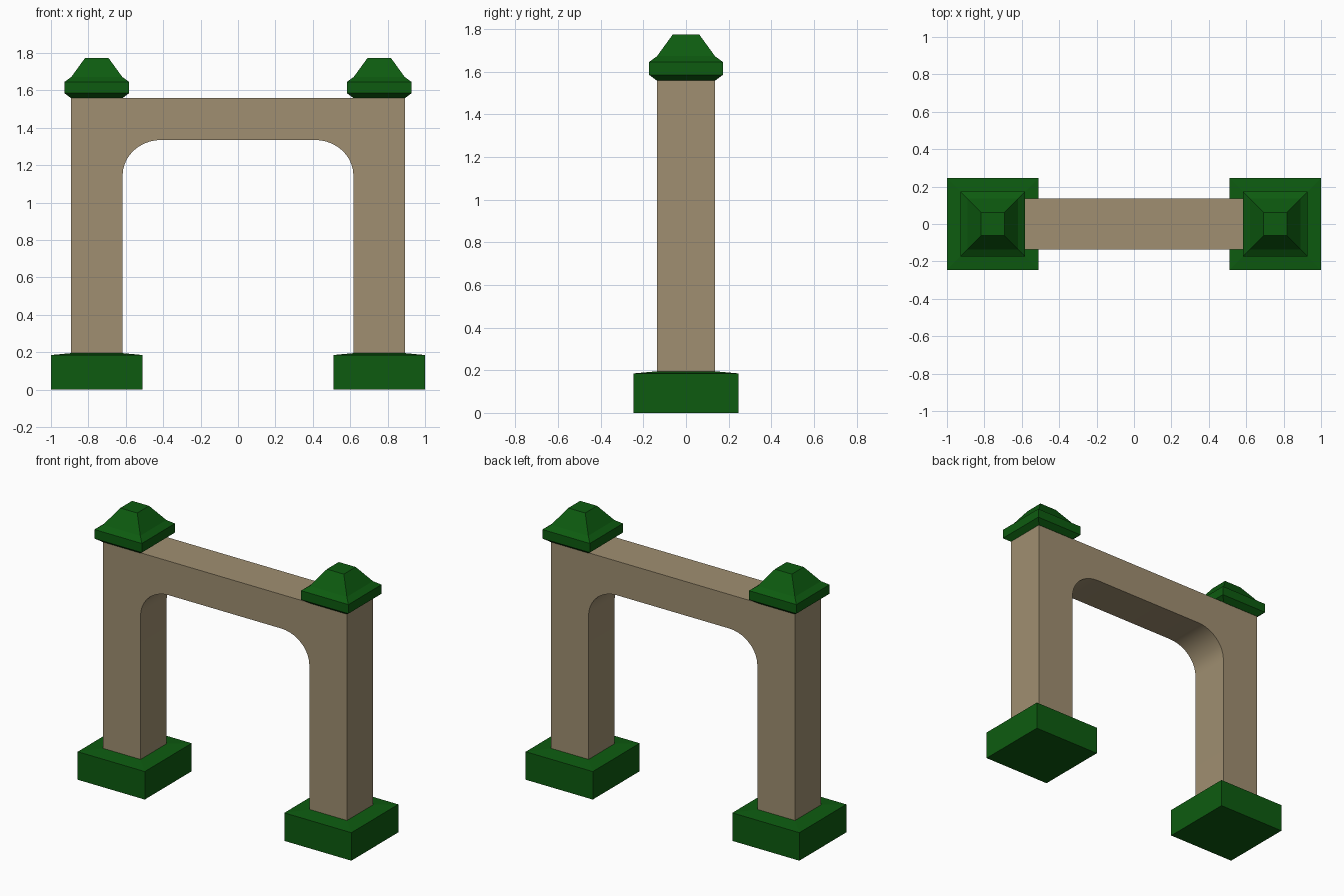
import bpy, bmesh, math

if "Cube" in bpy.data.objects:
    bpy.data.objects.remove(bpy.data.objects["Cube"])


def material(name, rgb):
    m = bpy.data.materials.new(name)
    m.diffuse_color = (*rgb, 1)
    m.use_nodes = True
    m.node_tree.nodes["Principled BSDF"].inputs["Base Color"].default_value = m.diffuse_color
    return m


STONE = material("tan stone", (0.35, 0.275, 0.165))
GREEN = material("dark green", (0.004, 0.105, 0.005))


def finish(bm, name, mat):
    bmesh.ops.recalc_face_normals(bm, faces=bm.faces)
    me = bpy.data.meshes.new(name)
    bm.to_mesh(me)
    bm.free()
    me.materials.append(mat)
    ob = bpy.data.objects.new(name, me)
    bpy.context.collection.objects.link(ob)
    return ob


def square_loft(name, cx, levels, mat):
    """Stack of square rings (half width, z), capped at both ends."""
    bm = bmesh.new()
    rings = [[bm.verts.new((cx + sx * h, sy * h, z))
              for sx, sy in ((-1, -1), (1, -1), (1, 1), (-1, 1))] for h, z in levels]
    for a, b in zip(rings, rings[1:]):
        for i in range(4):
            j = (i + 1) % 4
            bm.faces.new((a[i], a[j], b[j], b[i]))
    bm.faces.new(rings[0])
    bm.faces.new(rings[-1])
    return finish(bm, name, mat)


# Archway: both pillars and the beam as one extruded profile
OUT, INN, TOP, BOTTOM = 0.892, 0.617, 1.56, 0.18
UNDER, RX, RZ, N = 1.335, 0.207, 0.19, 10
half = [(OUT, TOP), (OUT, BOTTOM), (INN, BOTTOM)]
for i in range(N + 1):
    a = math.pi / 2 * i / N
    half.append((INN - RX + RX * math.cos(a), UNDER - RZ + RZ * math.sin(a)))
profile = half + [(-x, z) for x, z in reversed(half)]

bm = bmesh.new()
face = bm.faces.new([bm.verts.new((x, -0.136, z)) for x, z in profile])
ext = bmesh.ops.extrude_face_region(bm, geom=[face])
bmesh.ops.translate(bm, vec=(0, 0.272, 0),
                    verts=[v for v in ext["geom"] if isinstance(v, bmesh.types.BMVert)])
bmesh.ops.recalc_face_normals(bm, faces=bm.faces)
bmesh.ops.triangulate(bm, faces=[f for f in bm.faces if len(f.verts) > 4])
arch = finish(bm, "archway", STONE)
bpy.context.view_layer.objects.active = arch
arch.select_set(True)
bpy.ops.object.shade_smooth_by_angle(angle=math.radians(30))

# Bases and pointed caps on both sides
for side, s in (("left", -1), ("right", 1)):
    cx = s * 0.755
    square_loft(side + "_base", cx, [(0.245, 0), (0.245, 0.185), (0.137, 0.195)], GREEN)
    square_loft(side + "_cap", cx, [(0.137, 1.558), (0.173, 1.585), (0.173, 1.645),
                                    (0.136, 1.672), (0.062, 1.774)], GREEN)
